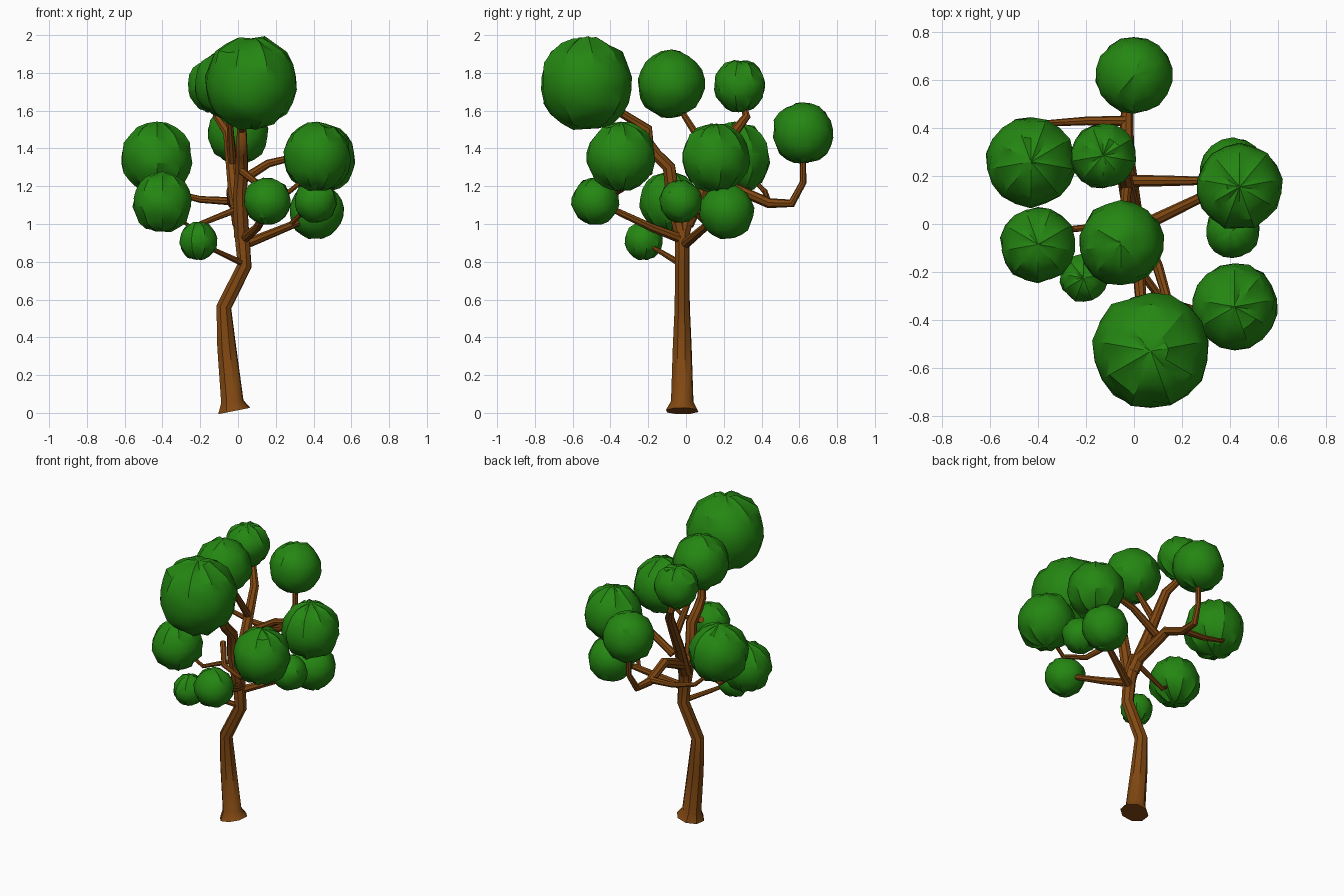
import bpy, bmesh, math, random
from mathutils import Vector, noise

random.seed(4)
default_cube = bpy.data.objects.get("Cube")
if default_cube:
    bpy.data.objects.remove(default_cube, do_unlink=True)


def make_material(name, colour):
    material = bpy.data.materials.new(name)
    material.use_nodes = True
    material.diffuse_color = colour
    material.node_tree.nodes["Principled BSDF"].inputs["Base Color"].default_value = colour
    return material


bark = make_material("bark brown", (0.22, 0.065, 0.006, 1))
leaf = make_material("leaf green", (0.018, 0.24, 0.006, 1))


def finish(bm, name, material, angle):
    bmesh.ops.recalc_face_normals(bm, faces=bm.faces)
    mesh = bpy.data.meshes.new(name)
    bm.to_mesh(mesh)
    bm.free()
    mesh.materials.append(material)
    obj = bpy.data.objects.new(name, mesh)
    bpy.context.collection.objects.link(obj)
    bpy.ops.object.select_all(action="DESELECT")
    obj.select_set(True)
    bpy.context.view_layer.objects.active = obj
    bpy.ops.object.shade_smooth_by_angle(angle=math.radians(angle))
    return obj


def limb(name, points, radii, sides=8):
    """Tapered tube along a path; two radii are spread evenly over its points."""
    points = [Vector(p) for p in points]
    last = len(points) - 1
    if len(radii) == 2:
        start, end = radii
        radii = [start + (end - start) * i / last for i in range(last + 1)]
    bm = bmesh.new()
    rings = []
    side = Vector((1, 0.3, 0.2))
    for i, point in enumerate(points):
        tangent = (points[min(i + 1, last)] - points[max(i - 1, 0)]).normalized()
        side = (side - tangent * side.dot(tangent)).normalized()
        across = tangent.cross(side)
        ring = []
        for k in range(sides):
            a = math.tau * k / sides
            ring.append(bm.verts.new(point + radii[i] * (side * math.cos(a) + across * math.sin(a))))
        rings.append(ring)
    for low, high in zip(rings, rings[1:]):
        for k in range(sides):
            n = (k + 1) % sides
            bm.faces.new((low[k], low[n], high[n], high[k]))
    bm.faces.new(rings[0])
    bm.faces.new(rings[-1])
    return finish(bm, name, bark, 40)


def leaf_ball(name, centre, radius):
    """Lumpy ball with creases fanning out from its poles."""
    bm = bmesh.new()
    bmesh.ops.create_uvsphere(bm, u_segments=18, v_segments=11, radius=1)
    offset = Vector([random.uniform(-50, 50) for _ in range(3)])
    spin = random.uniform(0, math.tau)
    for v in bm.verts:
        d = v.co.normalized()
        around = math.atan2(d.y, d.x)
        ring = math.sqrt(max(0, 1 - d.z * d.z))
        fold = 0.035 * math.sin(9 * around + spin) * ring * abs(d.z) * 2
        lump = 0.05 * noise.noise(d * 2.6 + offset) + random.uniform(-0.03, 0.03)
        v.co = d * (0.98 + fold + lump)
        v.co = v.co * radius + Vector(centre)
    return finish(bm, name, leaf, 32)


# Trunk with a flared foot
limb("trunk",
     [(-.02, -.02, .01), (-.03, -.02, .06), (-.06, -.02, .35), (-.075, -.02, .56),
      (.035, -.02, .78), (.02, -.02, .95), (0, .02, 1.1)],
     [.09, .062, .052, .042, .04, .042, .042])

# Main boughs
limb("back_bough",
     [(.01, 0, 1), (-.02, .1, 1.2), (-.05, .25, 1.48), (-.11, .32, 1.57), (-.13, .29, 1.68)],
     (.042, .016))
limb("front_bough",
     [(.02, -.02, .93), (.01, -.07, 1.15), (.02, -.09, 1.3), (.02, -.16, 1.37),
      (.02, -.2, 1.43), (.02, -.2, 1.5), (.03, -.33, 1.58), (.06, -.46, 1.66)],
     (.042, .02))
limb("rear_bough",
     [(0, .04, 1.07), (-.03, .28, 1.18), (-.03, .44, 1.11), (-.02, .56, 1.11),
      (0, .62, 1.22), (0, .62, 1.4)],
     (.036, .014))

# Side branches
limb("top_branch", [(-.03, .16, 1.31), (-.04, .05, 1.48), (-.05, -.05, 1.64)], (.024, .015))
limb("back_right_branch", [(-.03, .43, 1.12), (-.2, .43, 1.13), (-.36, .42, 1.17), (-.42, .36, 1.23)],
     (.022, .01))
limb("right_branch", [(0, 0, 1.08), (-.25, -.02, .98), (-.33, -.05, 1.05)], (.018, .009))
limb("low_right_branch", [(.03, -.03, .79), (-.1, -.13, .85), (-.2, -.22, .9)], (.018, .01))
limb("low_front_branch", [(.03, -.02, .92), (.1, -.18, .98), (.15, -.35, 1.06), (.155, -.45, 1.11)],
     (.027, .014))
limb("front_left_branch", [(.02, -.19, 1.28), (.12, -.32, 1.2), (.27, -.36, 1.17), (.38, -.35, 1.26)],
     (.02, .012))
limb("left_branch", [(-.03, .18, 1.2), (.16, .18, 1.32), (.28, .18, 1.35), (.4, .17, 1.36)],
     (.026, .013))
limb("low_left_branch", [(.03, -.01, .89), (.3, .12, 1), (.42, .2, 1.05)], (.027, .014))
limb("left_twig", [(.28, .11, 1), (.34, .04, 1.06), (.41, -.03, 1.12)], (.014, .009))

# Foliage: name, centre, radius
foliage = [
    ("front_top", (.07, -.53, 1.745), .25),
    ("middle_top", (-.055, -.08, 1.74), .18),
    ("back_top", (-.13, .285, 1.73), .14),
    ("rear", (0, .62, 1.48), .165),
    ("front_left", (.42, -.345, 1.355), .183),
    ("left", (.44, .155, 1.35), .183),
    ("back_right", (-.43, .26, 1.35), .19),
    ("low_front", (.155, -.48, 1.12), .127),
    ("right", (-.4, -.085, 1.115), .16),
    ("small_left", (.41, -.03, 1.12), .115),
    ("low_left", (.415, .215, 1.065), .148),
    ("low_right", (-.21, -.225, .91), .102),
]
for part, centre, radius in foliage:
    leaf_ball(part + "_foliage", centre, radius)
